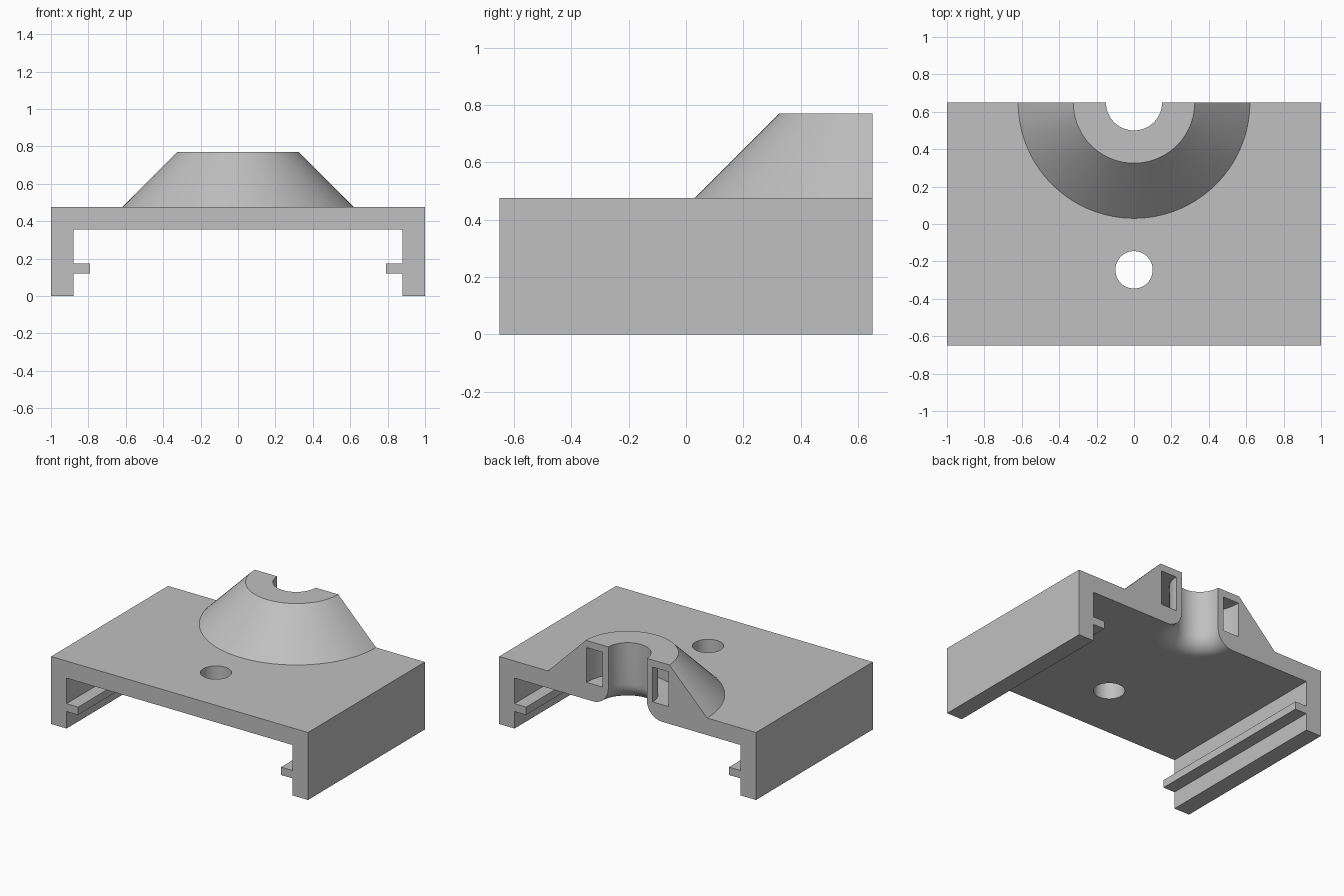
import bpy, bmesh
from math import cos, sin, pi, radians
from mathutils import Vector

if "Cube" in bpy.data.objects:
    bpy.data.objects.remove(bpy.data.objects["Cube"], do_unlink=True)

BACK = 0.65        # y of the back face, which also holds the boss axis
TOP, UNDER = 0.475, 0.355
BOSS_TOP = 0.77
BORE = 0.15

grey = bpy.data.materials.new("light grey plastic")
grey.use_nodes = True
colour = (0.53, 0.53, 0.53, 1)
grey.diffuse_color = colour
grey.node_tree.nodes["Principled BSDF"].inputs["Base Color"].default_value = colour


def finish(name, bm):
    bmesh.ops.remove_doubles(bm, verts=bm.verts, dist=1e-5)
    bmesh.ops.recalc_face_normals(bm, faces=bm.faces)
    mesh = bpy.data.meshes.new(name)
    bm.to_mesh(mesh)
    bm.free()
    mesh.materials.append(grey)
    obj = bpy.data.objects.new(name, mesh)
    bpy.context.collection.objects.link(obj)
    return obj


def extrude(name, outline, y0, y1):
    """Solid from an x-z outline, drawn along y."""
    bm = bmesh.new()
    face = bm.faces.new([bm.verts.new((x, y0, z)) for x, z in outline])
    new = bmesh.ops.extrude_face_region(bm, geom=[face])["geom"]
    bmesh.ops.translate(bm, vec=(0, y1 - y0, 0),
                        verts=[v for v in new if isinstance(v, bmesh.types.BMVert)])
    return finish(name, bm)


def revolve(name, profile, y, steps=72):
    """Solid from a closed r-z profile, turned about a vertical axis."""
    bm = bmesh.new()
    verts = [bm.verts.new((r, y, z)) for r, z in profile]
    edges = [bm.edges.new((verts[i - 1], verts[i])) for i in range(len(verts))]
    bmesh.ops.spin(bm, geom=verts + edges, cent=(0, y, 0), axis=(0, 0, 1),
                   angle=2 * pi, steps=steps)
    bmesh.ops.dissolve_degenerate(bm, dist=1e-6, edges=bm.edges)
    return finish(name, bm)


def combine(target, tool, operation):
    mod = target.modifiers.new(tool.name, 'BOOLEAN')
    mod.operation, mod.object, mod.solver = operation, tool, 'EXACT'
    bpy.context.view_layer.objects.active = target
    bpy.ops.object.modifier_apply(modifier=mod.name)
    bpy.data.objects.remove(tool, do_unlink=True)


# Channel-shaped cover with an inward rail on each side wall
half = [(1, TOP), (1, 0), (0.88, 0), (0.88, 0.12), (0.79, 0.12),
        (0.79, 0.175), (0.88, 0.175), (0.88, UNDER)]
cover = extrude("clip_on_cover", half + [(-x, z) for x, z in reversed(half)],
                -BACK, BACK + 0.8)

# Conical boss, rooted in the plate
combine(cover, revolve("boss", [(0, 0.42), (0.62, 0.42), (0.62, TOP),
                                (0.325, BOSS_TOP), (0, BOSS_TOP)], BACK), 'UNION')

# Bore with a rounded mouth on the underside
fillet = TOP - UNDER
mouth = [(BORE + fillet * (1 - cos(a)), TOP - fillet * sin(a))
         for a in (pi / 2 * (1 - i / 10) for i in range(11))]
combine(cover, revolve("bore", [(0, 0.3), (BORE + fillet, 0.3)] + mouth +
                       [(BORE, 0.9), (0, 0.9)], BACK), 'DIFFERENCE')

# Ring-shaped tie channel inside the boss
combine(cover, revolve("tie_channel", [(0.195, TOP), (0.32, TOP),
                                       (0.32, 0.72), (0.195, 0.72)], BACK), 'DIFFERENCE')

# Screw hole through the plate
combine(cover, revolve("screw_hole", [(0, 0.3), (0.1, 0.3), (0.1, 0.6), (0, 0.6)],
                       -0.245, 48), 'DIFFERENCE')

# Trim everything behind the back face
combine(cover, extrude("trim", [(-2, -1), (2, -1), (2, 2), (-2, 2)], BACK, 3),
        'DIFFERENCE')

# Smooth curved walls, flat planes
bpy.ops.object.select_all(action='DESELECT')
cover.select_set(True)
bpy.context.view_layer.objects.active = cover
bpy.ops.object.shade_smooth_by_angle(angle=radians(30))
for face in cover.data.polygons:
    if max(abs(c) for c in face.normal) > 0.9999 and len(face.vertices) > 4:
        face.use_smooth = False
